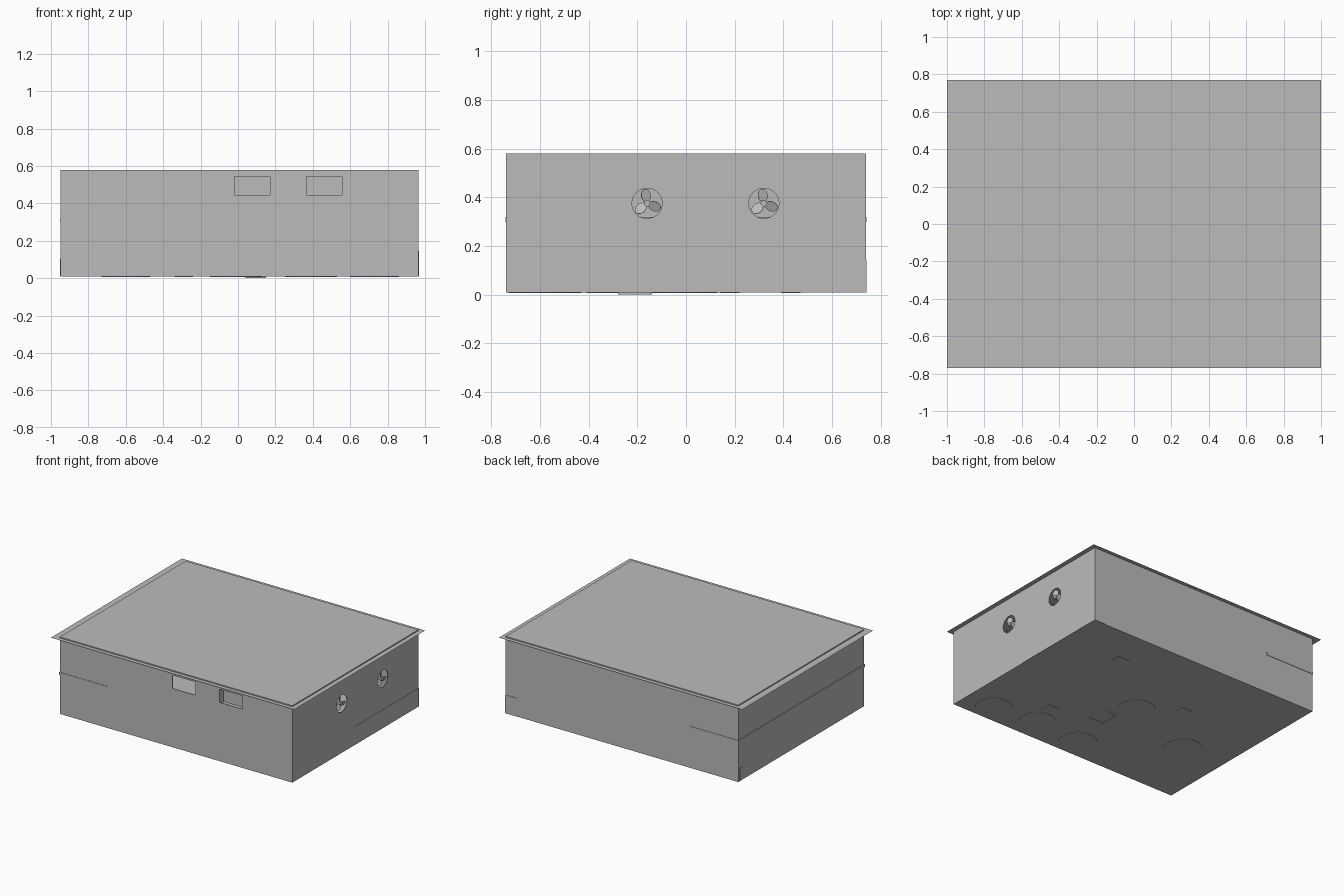
import bpy, bmesh, math
from mathutils import Matrix, Vector

cube = bpy.data.objects.get("Cube")
if cube:
    bpy.data.objects.remove(cube, do_unlink=True)

grey = bpy.data.materials.new("sheet metal grey")
grey.use_nodes = True
tone = (0.5, 0.5, 0.5, 1)
grey.diffuse_color = tone
grey.node_tree.nodes["Principled BSDF"].inputs["Base Color"].default_value = tone


def make(name, bm):
    mesh = bpy.data.meshes.new(name)
    bm.to_mesh(mesh)
    bm.free()
    mesh.materials.append(grey)
    obj = bpy.data.objects.new(name, mesh)
    bpy.context.collection.objects.link(obj)
    return obj


def box(name, x, y, z):
    """Box from (low, high) pairs."""
    bm = bmesh.new()
    bmesh.ops.create_cube(bm, size=1)
    for v in bm.verts:
        v.co = [lo + (c + 0.5) * (hi - lo) for c, (lo, hi) in zip(v.co, (x, y, z))]
    return make(name, bm)


def cylinder(name, center, radius, depth, along_x=False):
    bm = bmesh.new()
    turn = Matrix.Rotation(math.pi / 2, 4, 'Y') if along_x else Matrix()
    bmesh.ops.create_cone(bm, cap_ends=True, segments=32, radius1=radius, radius2=radius,
                          depth=depth, matrix=Matrix.Translation(center) @ turn)
    return make(name, bm)


def cut(target, cutter):
    mod = target.modifiers.new(cutter.name, 'BOOLEAN')
    mod.operation = 'DIFFERENCE'
    mod.solver = 'EXACT'
    mod.object = cutter
    cutter.hide_render = True
    cutter.hide_viewport = True
    cutter.display_type = 'WIRE'


LEFT, RIGHT, SIDE = -0.948, 0.965, 0.74
BASE, TOP, WALL = 0.008, 0.58, 0.005
FANS = (-0.16, 0.32)
FAN_Z = 0.375

# Hollow housing with two front windows and two fan holes
housing = box("housing", (LEFT, RIGHT), (-SIDE, SIDE), (BASE, TOP))
cut(housing, box("cavity_cutter", (LEFT + WALL, RIGHT - WALL),
                 (WALL - SIDE, SIDE - WALL), (BASE + WALL, TOP - WALL)))
for i, x in enumerate((-0.02, 0.365)):
    cut(housing, box(f"window_cutter_{i}", (x, x + 0.19), (-0.8, -0.72), (0.445, 0.543)))
for i, y in enumerate(FANS):
    cut(housing, cylinder(f"fan_hole_cutter_{i}", (RIGHT, y, FAN_Z), 0.062, 0.06, True))

# Thin mounting flange around the lid
bm = bmesh.new()
outer = [bm.verts.new((x, y, 0.572)) for x, y in ((-1, -0.77), (1, -0.77), (1, 0.77), (-1, 0.77))]
inner = [bm.verts.new((x, y, 0.572)) for x, y in
         ((LEFT, -SIDE), (RIGHT, -SIDE), (RIGHT, SIDE), (LEFT, SIDE))]
for i in range(4):
    j = (i + 1) % 4
    bm.faces.new((outer[i], outer[j], inner[j], inner[i]))
make("mounting_flange", bm)

# Pocket behind the second window
box("window_pocket_back", (0.35, 0.57), (-0.69, -0.685), (0.43, 0.56))
box("window_pocket_side", (0.355, 0.365), (-SIDE + WALL, -0.685), (0.43, 0.56))

# Fans: three pitched oval blades round a hub
for n, y in enumerate(FANS):
    center = Vector((RIGHT - 0.012, y, FAN_Z))
    cylinder(f"fan_hub_{n}", center, 0.013, 0.024, True)
    bm = bmesh.new()
    for k in range(3):
        place = (Matrix.Translation(center)
                 @ Matrix.Rotation(math.radians(8 + 120 * k), 4, 'X')
                 @ Matrix.Translation((0, 0, 0.033))
                 @ Matrix.Rotation(math.radians(25), 4, 'Z')
                 @ Matrix.Rotation(math.pi / 2, 4, 'Y')
                 @ Matrix.Diagonal((0.027, 0.022, 0.0015, 1)))
        bmesh.ops.create_cone(bm, cap_ends=True, segments=16, radius1=1, radius2=1,
                              depth=2, matrix=place)
    make(f"fan_blades_{n}", bm)

# Inner parts whose faces stand just proud of the walls
box("shelf", (LEFT - 0.004, -0.545), (-SIDE - 0.003, SIDE + 0.003), (0.298, 0.318))
box("side_duct", (0.87, RIGHT + 0.002), (-0.01, SIDE + 0.003), (BASE + 0.001, 0.145))
box("corner_bracket", (LEFT - 0.004, -0.93), (0.7, 0.725), (0.012, 0.105))

# Round feet and small pads on the underside
for i, (x, y) in enumerate(((0.73, -0.6), (0.38, -0.56), (0, -0.59), (-0.02, 0), (-0.6, -0.2))):
    cylinder(f"round_foot_{i}", (x, y, 0.008), 0.13, 0.005)
for i, (x, y) in enumerate(((0.42, -0.37), (0.48, 0.43), (-0.29, 0.18))):
    box(f"small_pad_{i}", (x - 0.05, x + 0.05), (y - 0.04, y + 0.04), (0.006, 0.012))
box("base_pad", (0.04, 0.15), (-0.28, -0.14), (0, 0.012))
